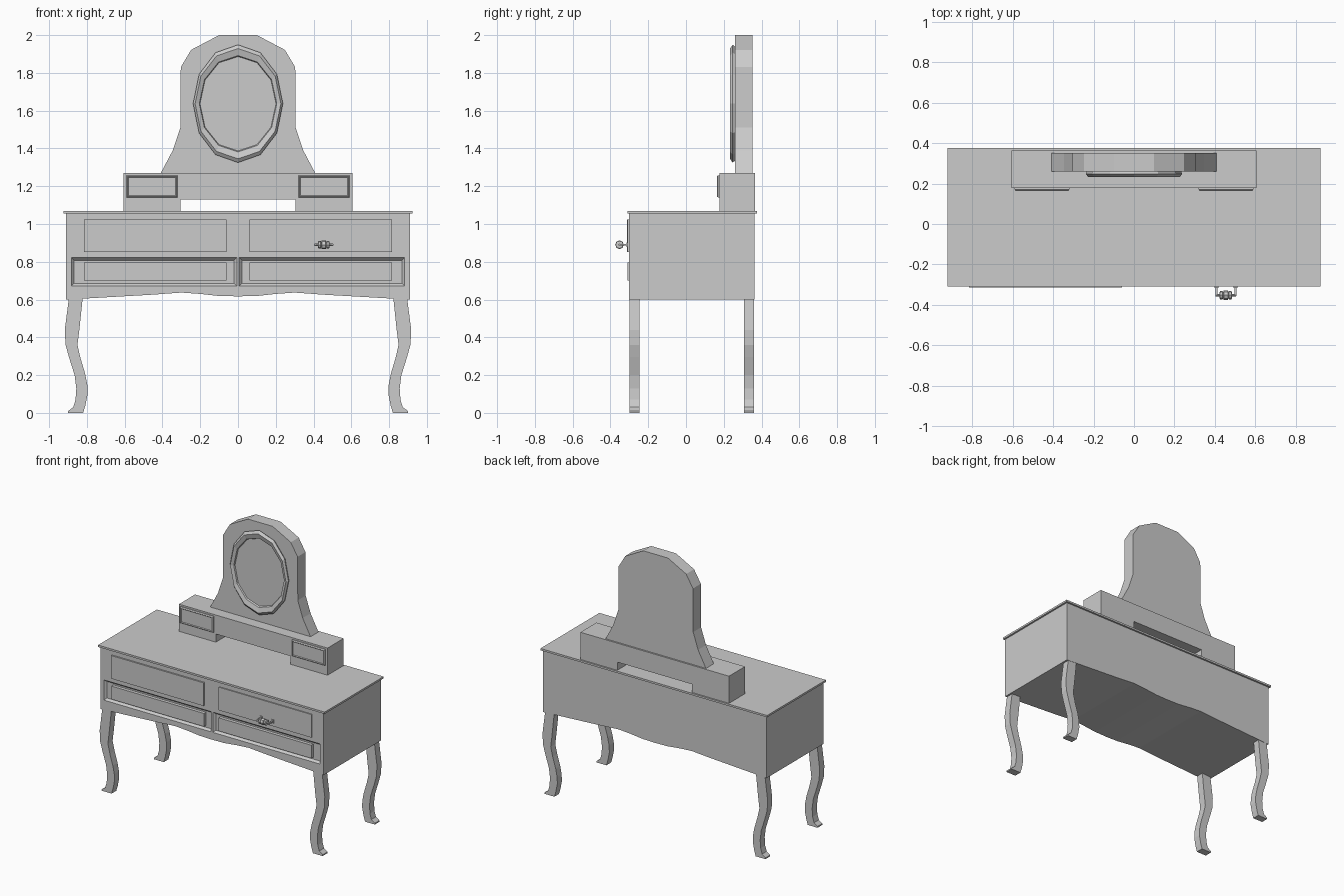
import bpy, bmesh
from math import sin, cos, pi

if "Cube" in bpy.data.objects:
    bpy.data.objects.remove(bpy.data.objects["Cube"])


def finish(name, bm):
    bmesh.ops.recalc_face_normals(bm, faces=bm.faces[:])
    me = bpy.data.meshes.new(name)
    bm.to_mesh(me)
    bm.free()
    ob = bpy.data.objects.new(name, me)
    bpy.context.collection.objects.link(ob)
    return ob


def loft(name, rings, closed=False):
    """Join rings of points; cap the ends, or close the loop of rings."""
    bm = bmesh.new()
    vr = [[bm.verts.new(p) for p in r] for r in rings]
    n = len(vr[0])
    pairs = list(zip(vr, vr[1:])) + ([(vr[-1], vr[0])] if closed else [])
    for a, b in pairs:
        for i in range(n):
            j = (i + 1) % n
            bm.faces.new((a[i], a[j], b[j], b[i]))
    if not closed:
        bm.faces.new(vr[0])
        bm.faces.new(vr[-1])
    return finish(name, bm)


def prism(name, prof, y0, y1):
    return loft(name, [[(x, y, z) for x, z in prof] for y in (y0, y1)])


def rect(x0, x1, z0, z1, y, d=0):
    return [(x0 + d, y, z0 + d), (x1 - d, y, z0 + d),
            (x1 - d, y, z1 - d), (x0 + d, y, z1 - d)]


def box(name, x0, x1, y0, y1, z0, z1):
    return loft(name, [rect(x0, x1, z0, z1, y0), rect(x0, x1, z0, z1, y1)])


def mirrored(half):
    """Right half of a profile, completed by its mirror image."""
    return half + [(-x, z) for x, z in reversed(half) if x > 0]


# cabinet with a scalloped apron
body = prism("cabinet", mirrored([(0, 0.617), (0.1, 0.619), (0.2, 0.63), (0.3, 0.637),
                                  (0.45, 0.626), (0.82, 0.605), (0.91, 0.6),
                                  (0.91, 1.056)]), -0.302, 0.362)
# recesses around the lower drawers
for s in (-1, 1):
    x0, x1 = sorted((s * 0.006, s * 0.882))
    cut = loft("recess_cutter", [rect(x0, x1, 0.672, 0.822, -0.303),
                                 rect(x0, x1, 0.672, 0.822, -0.298, 0.003),
                                 rect(x0, x1, 0.672, 0.822, -0.286, 0.014)])
    mod = body.modifiers.new("recess", 'BOOLEAN')
    mod.operation = 'DIFFERENCE'
    mod.solver = 'EXACT'
    mod.object = cut
    bpy.context.view_layer.objects.active = body
    bpy.ops.object.modifier_apply(modifier=mod.name)
    bpy.data.objects.remove(cut)

box("table_top", -0.923, 0.923, -0.31, 0.375, 1.056, 1.07)

# drawer fronts
for s, side in ((-1, "left"), (1, "right")):
    x0, x1 = sorted((s * 0.06, s * 0.815))
    front = -0.313 if s < 0 else -0.31
    box("upper_drawer_" + side, x0, x1, front, -0.30, 0.853, 1.023)
    box("lower_drawer_" + side, x0, x1, -0.31, -0.28, 0.70, 0.797)

# cabriole legs
leg = [(0.895, 0.61), (0.917, 0.44), (0.913, 0.36), (0.895, 0.295), (0.865, 0.2),
       (0.856, 0.13), (0.86, 0.07), (0.872, 0.03), (0.9, 0.01), (0.9, 0), (0.82, 0),
       (0.808, 0.04), (0.796, 0.1), (0.798, 0.15), (0.81, 0.21), (0.834, 0.29),
       (0.85, 0.36), (0.84, 0.44), (0.822, 0.61)]
for s, side in ((-1, "left"), (1, "right")):
    prof = [(s * x, z) for x, z in leg]
    prism("front_leg_" + side, prof, -0.30, -0.245)
    prism("back_leg_" + side, prof, 0.307, 0.36)

# mirror stand with two small drawers
prism("mirror_stand", mirrored([(0.305, 1.13), (0.305, 1.07), (0.605, 1.07),
                                (0.605, 1.27)]), 0.178, 0.364)
for s, side in ((-1, "left"), (1, "right")):
    x0, x1 = sorted((s * 0.32, s * 0.59))
    loft("small_drawer_" + side, [rect(x0, x1, 1.14, 1.258, 0.185),
                                  rect(x0, x1, 1.14, 1.258, 0.17),
                                  rect(x0, x1, 1.14, 1.258, 0.163, 0.006),
                                  rect(x0, x1, 1.14, 1.258, 0.168, 0.011)])

# arched mirror back
prism("mirror_back", mirrored([(0.41, 1.268), (0.345, 1.39), (0.305, 1.51), (0.303, 1.83),
                               (0.248, 1.922), (0.1, 2.0)]), 0.26, 0.352)


# twelve-sided oval frame and glass
def oval(rx, rz, y):
    return [(rx * sin(i * pi / 6), y, 1.637 + rz * cos(i * pi / 6)) for i in range(12)]


loft("mirror_frame", [oval(0.233, 0.3, 0.262), oval(0.238, 0.312, 0.247),
                      oval(0.227, 0.292, 0.233), oval(0.205, 0.255, 0.243),
                      oval(0.198, 0.245, 0.262)], closed=True)
loft("mirror_glass", [oval(0.202, 0.25, 0.262), oval(0.202, 0.25, 0.253)])


# drawer handle: pads, arms and a ringed grip
def turned(name, stations, y, z):
    """Eight-sided turning along x from (x, radius) pairs."""
    return loft(name, [[(x, y + r * cos(i * pi / 4), z + r * sin(i * pi / 4))
                        for i in range(8)] for x, r in stations])


cx, cy, cz = 0.454, -0.352, 0.89
for s, side in ((-1, "left"), (1, "right")):
    a = cx + s * 0.047
    box("handle_pad_" + side, a - 0.01, a + 0.01, -0.316, -0.305, cz - 0.013, cz + 0.013)
    box("handle_arm_" + side, a - 0.005, a + 0.005, cy - 0.005, -0.31, cz - 0.005, cz + 0.005)
turned("handle_bar", [(cx - 0.05, 0.006), (cx + 0.05, 0.006)], cy, cz)
turned("handle_grip", [(cx - 0.03, 0.015), (cx - 0.028, 0.021), (cx - 0.016, 0.021),
                       (cx - 0.013, 0.015), (cx - 0.01, 0.023), (cx + 0.01, 0.023),
                       (cx + 0.013, 0.015), (cx + 0.016, 0.021), (cx + 0.028, 0.021),
                       (cx + 0.03, 0.015)], cy, cz)
